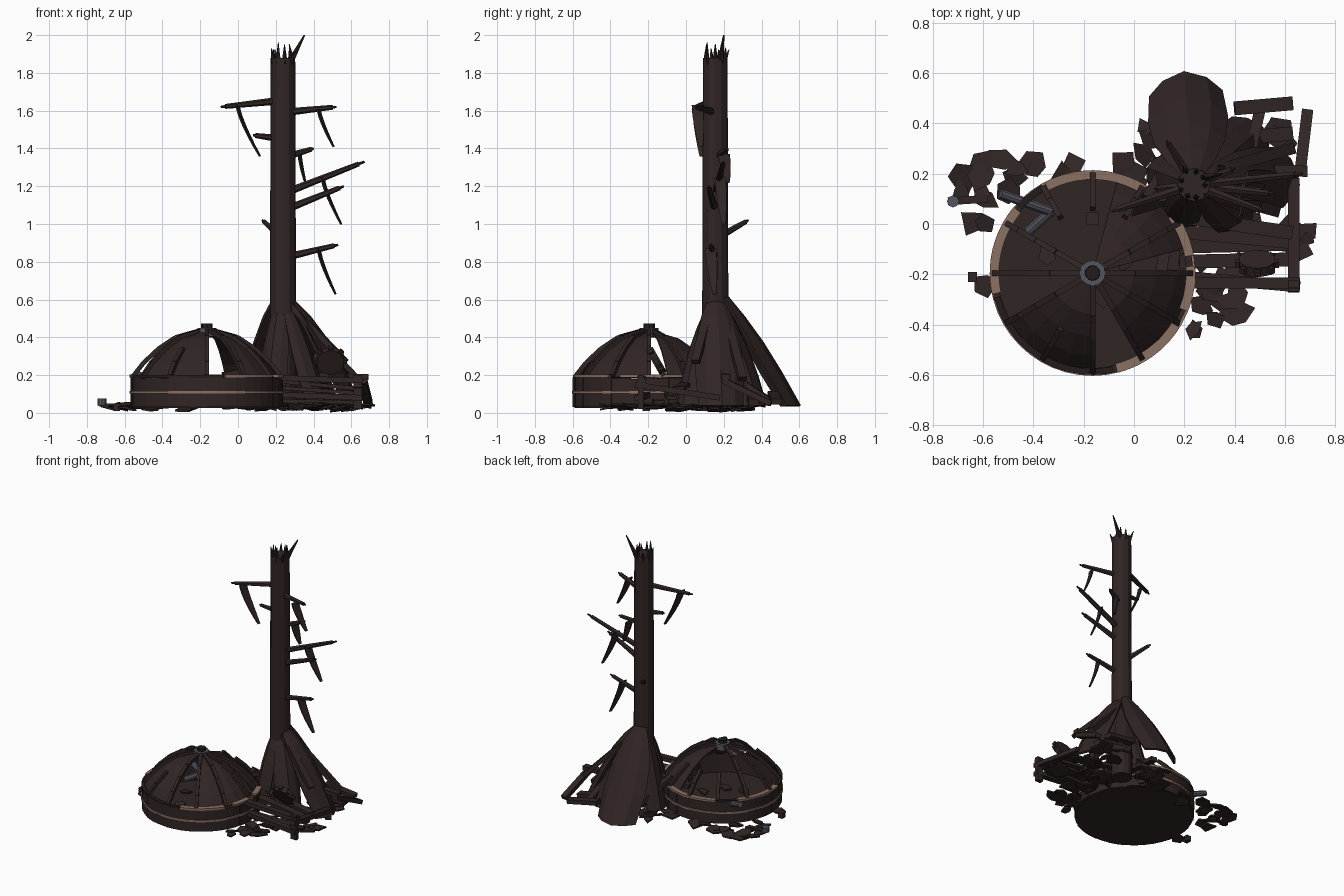
import bpy, bmesh, math, random
from mathutils import Vector, Matrix

random.seed(4)
if "Cube" in bpy.data.objects:
    bpy.data.objects.remove(bpy.data.objects["Cube"])


def material(name, rgb):
    mat = bpy.data.materials.new(name)
    mat.use_nodes = True
    mat.diffuse_color = (*rgb, 1)
    mat.node_tree.nodes["Principled BSDF"].inputs["Base Color"].default_value = (*rgb, 1)
    return mat


BARK = material("charred bark", (.03, .0185, .018))
CHAR = material("black char", (.018, .012, .012))
TAN = material("pale wood", (.26, .165, .125))
GREY = material("grey metal", (.09, .09, .115))


def finish(bm, name, mat, thickness=None):
    bmesh.ops.recalc_face_normals(bm, faces=bm.faces)
    mesh = bpy.data.meshes.new(name)
    bm.to_mesh(mesh)
    bm.free()
    mesh.materials.append(mat)
    obj = bpy.data.objects.new(name, mesh)
    bpy.context.collection.objects.link(obj)
    if thickness:
        obj.modifiers.new("thickness", 'SOLIDIFY').thickness = thickness


def along(start, end):
    """Matrix at the middle of a line with z along it, and the line's length."""
    start, end = Vector(start), Vector(end)
    turn = (end - start).to_track_quat('Z', 'Y').to_matrix().to_4x4()
    return Matrix.Translation((start + end) / 2) @ turn, (end - start).length


def beam(bm, start, end, width=.045, height=.03):
    matrix, length = along(start, end)
    bmesh.ops.create_cube(bm, size=1, matrix=matrix @ Matrix.Diagonal((width, height, length, 1)))


def limb(bm, start, end, radius_start, radius_end, sides=6):
    matrix, length = along(start, end)
    bmesh.ops.create_cone(bm, cap_ends=True, segments=sides, radius1=radius_start,
                          radius2=radius_end, depth=length, matrix=matrix)


def sheet(bm, rows):
    """Skin neighbouring rows of points with quads."""
    rows = [[bm.verts.new(point) for point in row] for row in rows]
    for row, after in zip(rows, rows[1:]):
        for j in range(len(row) - 1):
            bm.faces.new((row[j], row[j + 1], after[j + 1], after[j]))


def polar(centre, radius, degrees, z):
    angle = math.radians(degrees)
    return centre + Vector((radius * math.cos(angle), radius * math.sin(angle), z))


HUT = Vector((-.165, -.195, 0))
TRUNK = Vector((.238, .155, 0))


def arc(bm, inner, outer, low, high, first, last, steps):
    """Rectangular bar bent around the hut axis, angles in degrees."""
    corners = ((inner, low), (outer, low), (outer, high), (inner, high), (inner, low))
    sheet(bm, [[polar(HUT, radius, first + (last - first) * i / steps, z) for radius, z in corners]
               for i in range(steps + 1)])
    bmesh.ops.remove_doubles(bm, verts=bm.verts, dist=.0001)
    bmesh.ops.holes_fill(bm, edges=[e for e in bm.edges if e.is_boundary], sides=4)


def shard(bm, x, y, z, size):
    """Thin tilted polygon with uneven corners."""
    sides = random.randint(4, 6)
    turn = random.uniform(0, math.tau)
    tilt = Matrix.Rotation(random.uniform(-.25, .25), 3, 'X') @ Matrix.Rotation(random.uniform(-.25, .25), 3, 'Y')
    corners = []
    for i in range(sides):
        angle, reach = turn + math.tau * i / sides, size * random.uniform(.55, 1.25)
        offset = tilt @ Vector((reach * math.cos(angle), reach * math.sin(angle), 0))
        corners.append(bm.verts.new(Vector((x, y, z)) + offset))
    extruded = bmesh.ops.extrude_face_region(bm, geom=[bm.faces.new(corners)])["geom"]
    upper = [item for item in extruded if isinstance(item, bmesh.types.BMVert)]
    bmesh.ops.translate(bm, vec=(0, 0, .01), verts=upper)


# Round hut: floor, plank wall, pale bands
bm = bmesh.new()
limb(bm, polar(HUT, 0, 0, .025), polar(HUT, 0, 0, .05), .395, .395, 36)
finish(bm, "hut_floor", BARK)

bm = bmesh.new()
for first in range(0, 360, 15):
    out = random.uniform(-.004, .004)
    arc(bm, .375 + out, .402 + out, .03, random.uniform(.18, .195), first, first + 15, 2)
finish(bm, "hut_wall_planks", BARK)

bm = bmesh.new()
arc(bm, .39, .409, .102, .116, 0, 360, 48)
for first, last in ((58, 118), (140, 192), (-76, -32), (-22, 4), (10, 36)):
    arc(bm, .372, .409, .188, .203, first, last, 10)
finish(bm, "hut_pale_bands", TAN)

bm = bmesh.new()
for first, last in ((194, 282), (38, 56), (120, 138)):
    arc(bm, .38, .405, .185, .2, first, last, 10)
finish(bm, "hut_burnt_rim", CHAR)

# Dome: ribs, surviving panels, hub
DOME = [(.39, .195), (.335, .265), (.255, .34), (.165, .4), (.04, .435)]
bm = bmesh.new()
for degrees in range(0, 360, 30):
    kept = DOME[:3] if degrees in (60, 90, 120, 240) else DOME
    for (radius, z), (next_radius, next_z) in zip(kept, kept[1:]):
        beam(bm, polar(HUT, radius, degrees, z), polar(HUT, next_radius, degrees, next_z), .022, .024)
finish(bm, "dome_ribs", BARK)

bm = bmesh.new()
for degrees in (15, 30, 45, 210, 240, 300, 330):
    sheet(bm, [[polar(HUT, radius * .985, degrees + step, z - .006) for step in (0, 15, 30)]
               for radius, z in DOME])
finish(bm, "dome_panels", BARK, thickness=.008)

bm = bmesh.new()
arc(bm, .03, .05, .405, .45, 0, 360, 16)
finish(bm, "dome_hub_ring", GREY)
bm = bmesh.new()
limb(bm, polar(HUT, 0, 0, .4), polar(HUT, 0, 0, .472), .032, .03, 8)
finish(bm, "dome_hub_cap", CHAR)

# Bent pipe and loose fitting
bm = bmesh.new()
bend = (-.33, .05, .14)
limb(bm, (-.53, .12, .2), bend, .02, .02, 10)
limb(bm, bend, (-.42, -.03, .1), .02, .02, 10)
limb(bm, (-.72, .09, .04), (-.72, .09, .075), .024, .024, 8)
finish(bm, "grey_pipe", GREY)

# Tall broken trunk with splintered top
bm = bmesh.new()
limb(bm, polar(TRUNK, 0, 0, .02), polar(TRUNK, 0, 0, 1.88), .071, .065, 12)
finish(bm, "trunk", BARK)

bm = bmesh.new()
for i in range(9):
    degrees = 360 * i / 9
    tip = polar(TRUNK, random.uniform(.03, .085), degrees, random.uniform(1.91, 1.98))
    limb(bm, polar(TRUNK, .05, degrees, 1.85), tip, .017, .002, 4)
limb(bm, polar(TRUNK, .05, 35, 1.86), (.352, .2, 2), .018, .004, 5)
finish(bm, "trunk_splinters", CHAR)

# Branch stubs: height at the trunk, then tip
bm = bmesh.new()
for height, tip in ((1.655, (-.09, .05, 1.62)), (1.59, (.52, .05, 1.62)), (1.45, (.08, .14, 1.47)),
                    (1.35, (.4, .22, 1.4)), (1.16, (.67, .2, 1.33)), (1.07, (.56, .12, 1.2)),
                    (.82, (.53, .13, .89)), (.92, (.13, .33, 1.02))):
    base = polar(TRUNK, 0, 0, height)
    neck = base.lerp(Vector(tip), .93)
    limb(bm, base, neck, .021, .013)
    limb(bm, neck, tip, .008, .006)
finish(bm, "branches", BARK)

# Hanging bark: curved, tapering ribbons as top point, drift and drop
bm = bmesh.new()
for x, y, z, drift, drop in ((0, .06, 1.63, .12, .27), (.43, .06, 1.61, .08, .2), (.45, .18, 1.25, .1, .25),
                             (.43, .13, .87, .09, .24), (.33, .2, 1.37, .03, .15)):
    rows = []
    for i in range(6):
        t = i / 5
        half = .03 * (1 - .7 * t * t)
        rows.append([(x + drift * t ** 1.3 + side * half * .25, y + side * half + .02 * t, z - drop * t)
                     for side in (-1, 1)])
    sheet(bm, rows)
finish(bm, "hanging_bark", BARK, thickness=.008)


# Root flares: bowed plates running down and out from the trunk
def root(name, degrees, reach, half_width, top, bulge):
    bm = bmesh.new()
    turn = Matrix.Rotation(math.radians(degrees), 3, 'Z')
    rows = []
    for i in range(5):
        t = i / 4
        out = .06 + (reach - .06) * t
        half = .04 + (half_width - .04) * math.sin(math.pi * t * .65)
        z = top + (.04 - top) * t + bulge * math.sin(math.pi * t)
        rows.append([TRUNK + turn @ Vector((out - .6 * half * u * u, half * u, z))
                     for u in (-1, -.6, 0, .6, 1)])
    sheet(bm, rows)
    finish(bm, name, BARK, thickness=.015)


root("root_back", 95, .455, .16, .63, .04)
root("root_right", 5, .42, .13, .6, .07)
root("root_back_right", 40, .36, .12, .58, .03)
root("root_front_right", -38, .28, .09, .55, .04)
root("root_front", 245, .2, .08, .55, .06)
root("root_left", 160, .2, .08, .52, .02)

# Collapsed frame beside the trunk
bm = bmesh.new()
for start, end in (((.06, -.235, .19), (.66, -.235, .17)), ((.1, -.2, .1), (.66, -.25, .08)),
                   ((.635, -.27, .15), (.635, .18, .08)), ((.66, .2, .17), (.69, .45, .05)),
                   ((.635, -.24, .02), (.635, -.24, .2)), ((.25, .22, .2), (.69, .21, .19)),
                   ((.28, .13, .57), (.57, .05, .27)), ((.28, .2, .55), (.63, .3, .18)),
                   ((.1, -.25, .19), (.2, .45, .05)), ((.05, .1, .25), (.2, .35, .05)),
                   ((-.08, .07, .2), (.2, .13, .25)), ((.42, .1, .3), (.5, .45, .06))):
    beam(bm, start, end)
finish(bm, "fallen_beams", BARK)

# Loose planks stacked across the frame
bm = bmesh.new()
for i in range(4):
    beam(bm, (.18, .03 - .06 * i, .17 - .035 * i), (.63, random.uniform(-.04, .04) - .05 * i, .13 - .025 * i),
         .055, .02)
for y in (.34, .46):
    beam(bm, (.4, y, .1), (.63, y + .02, .06), .055)
finish(bm, "loose_planks", BARK)

# Toothed round slab leaning on the pile
bm = bmesh.new()
front, back = (.49, -.175, .265), (.49, -.14, .285)
limb(bm, front, back, .075, .075, 10)
matrix = along(front, back)[0]
for i in range(8):
    spoke = Matrix.Rotation(math.tau * i / 8, 4, 'Z') @ Matrix.Translation((.075, 0, 0))
    bmesh.ops.create_cube(bm, size=.025, matrix=matrix @ spoke)
finish(bm, "toothed_slab", BARK)

# Ground debris: clusters as position, spread and count
bm = bmesh.new()
for x, y, spread, count in ((-.58, .24, .06, 5), (-.45, .18, .06, 6), (-.64, .14, .05, 4), (-.25, .21, .03, 2),
                            (-.05, .21, .05, 3), (-.58, -.23, .01, 1), (-.61, .02, .03, 2), (.35, -.32, .08, 9),
                            (.21, -.41, .03, 2), (.65, -.08, .05, 6), (.4, -.06, .15, 14), (.54, .25, .12, 12),
                            (.1, .3, .09, 7)):
    for i in range(count):
        shard(bm, x + random.uniform(-spread, spread), y + random.uniform(-spread, spread),
              random.uniform(.015, .04), random.uniform(.035, .07))
beam(bm, (-.74, .09, .045), (-.58, .1, .045), .03, .012)
beam(bm, (-.66, -.21, .03), (-.625, -.21, .03), .04, .04)
finish(bm, "ground_debris", BARK)

# Scraps on the hut floor
bm = bmesh.new()
for degrees in range(20, 360, 70):
    shard(bm, *polar(HUT, random.uniform(.1, .25), degrees, .06), .045)
finish(bm, "floor_scraps", BARK)
